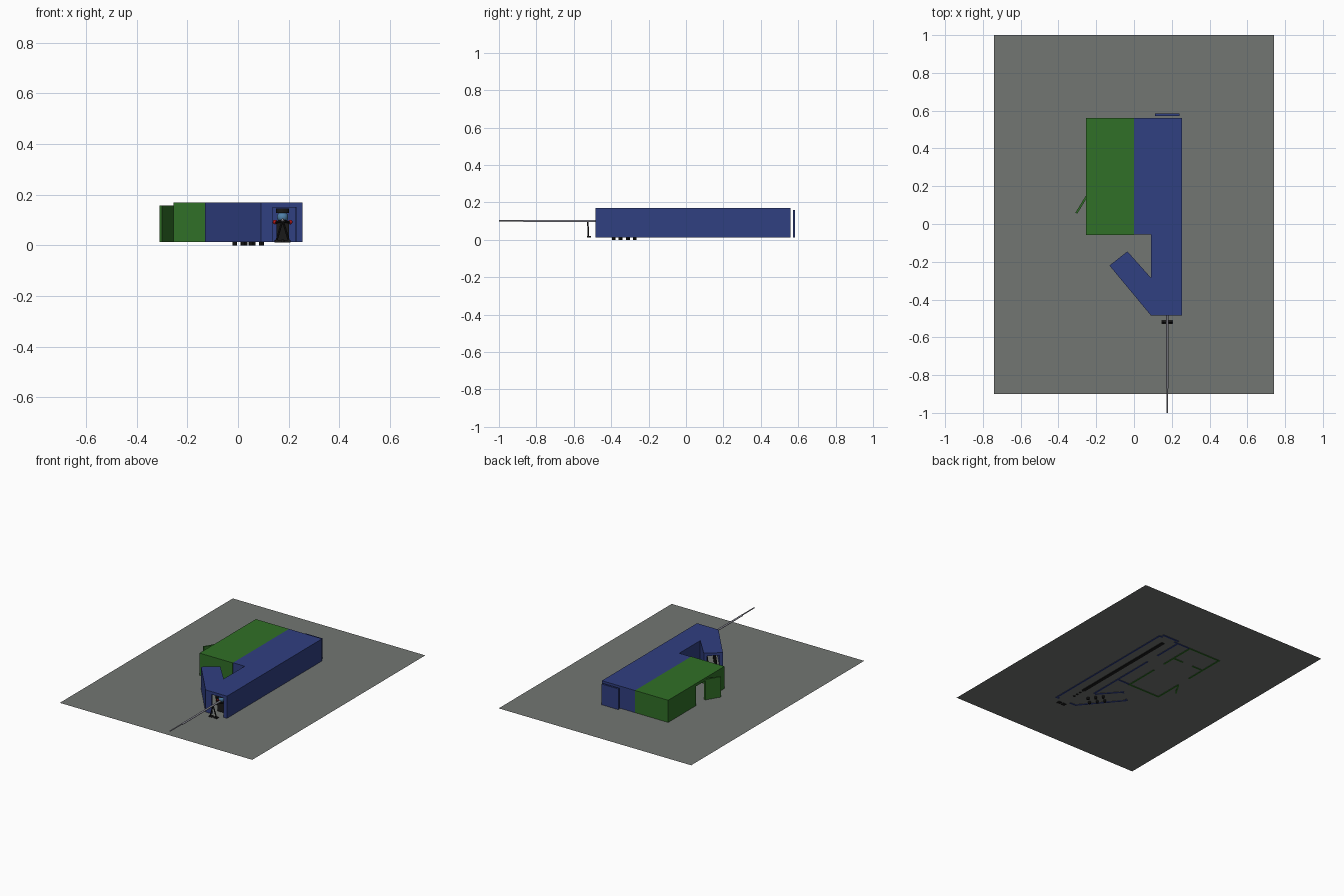
import bpy, bmesh, math
from mathutils import Vector

if "Cube" in bpy.data.objects:
    bpy.data.objects.remove(bpy.data.objects["Cube"])

def material(name, rgb):
    m = bpy.data.materials.new(name)
    m.diffuse_color = (*rgb, 1)
    m.use_nodes = True
    m.node_tree.nodes["Principled BSDF"].inputs["Base Color"].default_value = m.diffuse_color
    return m

NAVY = material("navy", (0.03, 0.05, 0.22))
GREEN = material("green", (0.03, 0.16, 0.02))
GREY = material("ground_grey", (0.17, 0.18, 0.17))
BLACK = material("black", (0.01, 0.01, 0.01))
STEEL = material("steel_blue", (0.08, 0.22, 0.4))
RED = material("red", (0.5, 0.01, 0.01))
METAL = material("metal", (0.3, 0.3, 0.35))

Z0, ZW, ZR, T = 0.013, 0.157, 0.17, 0.011   # wall base, wall top, roof top, thickness

def finish(name, bm, mat):
    bmesh.ops.recalc_face_normals(bm, faces=bm.faces)
    me = bpy.data.meshes.new(name)
    bm.to_mesh(me)
    bm.free()
    me.materials.append(mat)
    ob = bpy.data.objects.new(name, me)
    bpy.context.collection.objects.link(ob)
    return ob

def prism(name, pts, z0, z1, mat):
    bm = bmesh.new()
    f = bm.faces.new([bm.verts.new((x, y, z0)) for x, y in pts])
    if z1 > z0:
        r = bmesh.ops.extrude_face_region(bm, geom=[f])
        for v in r["geom"]:
            if isinstance(v, bmesh.types.BMVert):
                v.co.z = z1
    return finish(name, bm, mat)

def box(name, x0, x1, y0, y1, z0, z1, mat):
    return prism(name, [(x0, y0), (x1, y0), (x1, y1), (x0, y1)], z0, z1, mat)

def slab(name, a, b, z0, z1, mat):
    # thin upright panel lying to the left of the line a -> b
    a, b = Vector(a), Vector(b)
    d = (b - a).normalized()
    n = Vector((-d.y, d.x)) * T
    prism(name, [a, b, b + n, a + n], z0, z1, mat)

def wall(name, a, b, mat, gap=None, top=ZW):
    # wall with an optional doorway given as distances from a
    a, b = Vector(a), Vector(b)
    if not gap:
        return slab(name, a, b, Z0, top, mat)
    d = (b - a).normalized()
    g0, g1 = a + d * gap[0], a + d * gap[1]
    slab(name + "_start", a, g0, Z0, top, mat)
    slab(name + "_end", g1, b, Z0, top, mat)
    slab(name + "_lintel", g0, g1, 0.15, top, mat)

def rod(name, p, q, r, mat, sides=12):
    p, q = Vector(p), Vector(q)
    bpy.ops.mesh.primitive_cylinder_add(vertices=sides, radius=r, depth=(q - p).length, location=(p + q) / 2)
    ob = bpy.context.object
    ob.name = name
    ob.rotation_euler = (q - p).to_track_quat('Z', 'Y').to_euler()
    ob.data.materials.append(mat)
    bpy.ops.object.shade_smooth_by_angle()

def ball(name, loc, r, mat):
    bpy.ops.mesh.primitive_uv_sphere_add(segments=16, ring_count=10, radius=r, location=loc)
    bpy.context.object.name = name
    bpy.context.object.data.materials.append(mat)
    bpy.ops.object.shade_smooth_by_angle()

# ground sheet
prism("ground_sheet", [(-0.74, -0.9), (0.74, -0.9), (0.74, 1), (-0.74, 1)], 0.016, 0.016, GREY)

# roofs
W = [(0.09, -0.485), (-0.13, -0.22), (-0.035, -0.145), (0.09, -0.285)]
box("green_roof", -0.255, 0, -0.058, 0.56, ZW, ZR, GREEN)
prism("blue_roof", [(0, -0.055), (0.09, -0.055), W[3], W[2], W[1], W[0],
                    (0.255, -0.485), (0.255, 0.56), (0, 0.56)], ZW, ZR, NAVY)

# green house walls
wall("green_front_wall", (-0.255, -0.058), (0, -0.058), GREEN)
wall("green_left_wall", (-0.255, 0.56), (-0.255, -0.058), GREEN, (0.305, 0.41))
wall("green_back_wall", (0, 0.56), (-0.255, 0.56), GREEN)
wall("green_room_wall", (-0.244, 0.385), (0, 0.385), GREEN, (0.08, 0.16))
wall("green_party_wall", (0, -0.055), (0, 0.56), GREEN, (0.25, 0.35))
slab("green_open_door", (-0.255, 0.15), (-0.31, 0.06), Z0, 0.158, GREEN)

# blue corridor and wing walls
wall("blue_right_wall", (0.255, -0.485), (0.255, 0.56), NAVY)
wall("blue_back_wall", (0.255, 0.56), (0, 0.56), NAVY, (0.03, 0.13))
wall("blue_front_wall", (0.09, -0.485), (0.255, -0.485), NAVY, (0.046, 0.14))
wall("blue_room_front_wall", (0, -0.055), (0.09, -0.055), NAVY)
wall("corridor_wall", (0.09, 0.55), (0.09, -0.285), NAVY, (0.2, 0.3))
wall("wing_outer_wall", W[1], W[0], NAVY)
wall("wing_inner_wall", W[3], W[2], NAVY)
wall("wing_end_wall", W[2], W[1], NAVY, (0.02, 0.1))
box("back_door", 0.112, 0.24, 0.571, 0.584, Z0, 0.16, NAVY)

# corridor runner with small posts at its front end
box("corridor_runner", 0.162, 0.186, -0.3, 0.5, 0.012, 0.022, BLACK)
for i in range(4):
    y = -0.4 + i * 0.03
    box(f"runner_post_{i}", 0.168, 0.18, y, y + 0.012, 0.012, 0.03, BLACK)

# two rows of short stools in the angled wing
along, across = Vector((-0.639, 0.769)), Vector((0.769, 0.639))
for i in (-1, 0, 1):
    for j in (-1, 1):
        c = Vector((0.04, -0.33)) + along * i * 0.05 + across * j * 0.027
        rod(f"wing_stool_{i + 2}_{j + 2}", (c.x, c.y, 0), (c.x, c.y, 0.05), 0.009, BLACK, 8)

# long barrel with bipod
X = 0.176
rod("barrel_tip", (X, -1, 0.102), (X, -0.86, 0.102), 0.004, METAL)
rod("barrel", (X, -0.87, 0.1), (X, -0.42, 0.1), 0.006, METAL)
for s in (-1, 1):
    rod("bipod_leg", (X, -0.525, 0.1), (X + s * 0.024, -0.522, 0.02), 0.004, BLACK, 8)
    box("bipod_foot", X + s * 0.018 - 0.013, X + s * 0.018 + 0.013, -0.53, -0.507, 0.012, 0.021, BLACK)

# seated gunner just inside the doorway
box("gunner_body", X - 0.025, X + 0.025, -0.44, -0.40, 0.022, 0.09, BLACK)
ball("gunner_head", (X, -0.43, 0.112), 0.022, STEEL)
rod("gunner_cap", (X, -0.43, 0.128), (X, -0.43, 0.145), 0.026, BLACK)
for s in (-1, 1):
    ball("red_shoulder", (X + s * 0.03, -0.43, 0.092), 0.009, RED)
    rod("gunner_arm", (X + s * 0.03, -0.43, 0.09), (X + s * 0.006, -0.46, 0.096), 0.005, BLACK, 8)
